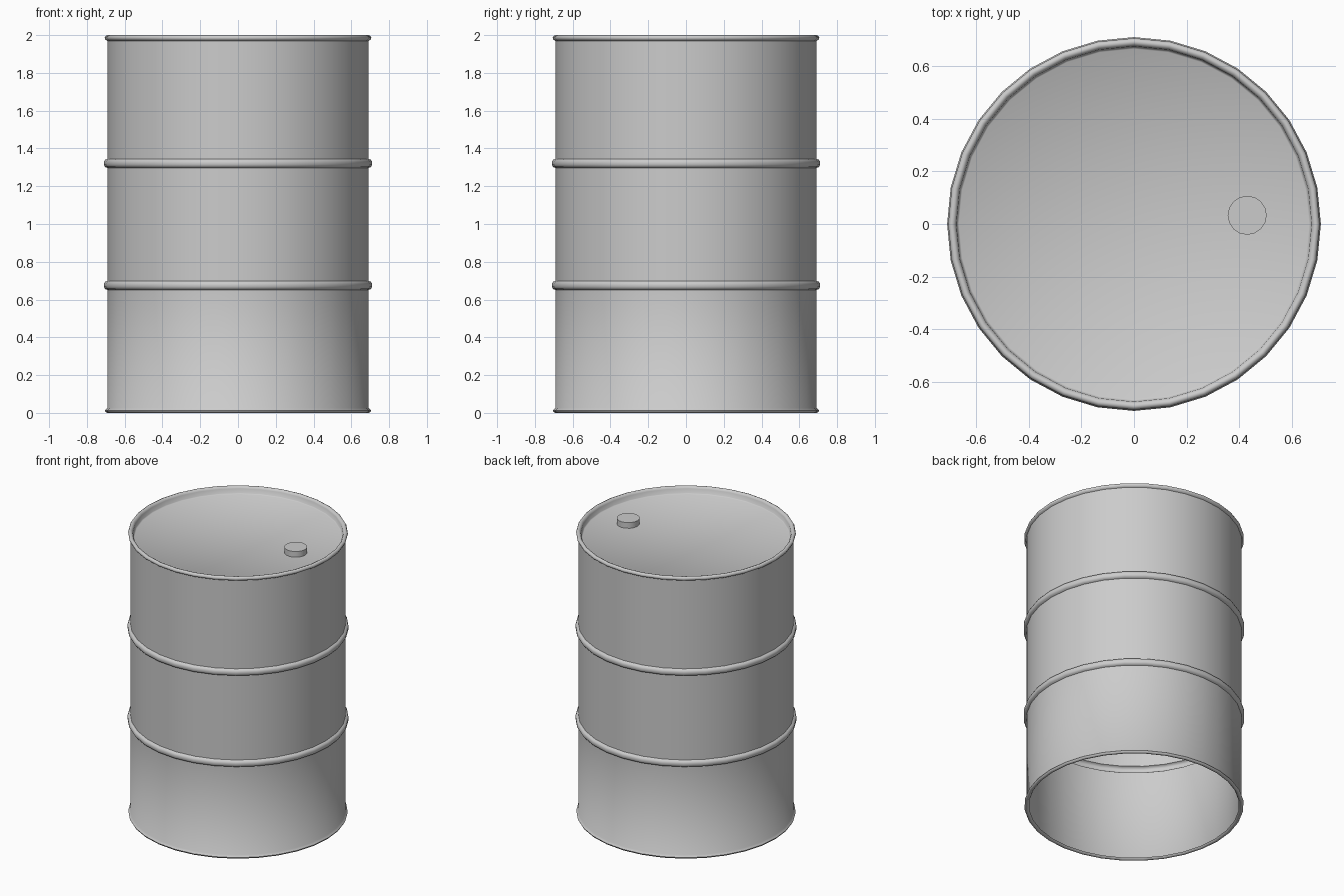
import bpy, bmesh, math

if "Cube" in bpy.data.objects:
    bpy.data.objects.remove(bpy.data.objects["Cube"])

SIDES = 32
BODY_R = 0.692


def hoop(z):
    """Rolled reinforcing hoop bulging out of the wall."""
    return [(BODY_R, z - 0.024), (0.704, z - 0.019), (0.710, z - 0.008),
            (0.710, z + 0.008), (0.704, z + 0.019), (BODY_R, z + 0.024)]


def lathe(name, profile, sides):
    """Revolve a radius/height profile around z; zero radius closes to a point."""
    bm = bmesh.new()
    rings = []
    for r, z in profile:
        if r == 0:
            rings.append([bm.verts.new((0, 0, z))] * sides)
        else:
            rings.append([bm.verts.new((r * math.cos(2 * math.pi * i / sides),
                                        r * math.sin(2 * math.pi * i / sides), z))
                          for i in range(sides)])
    for a, b in zip(rings, rings[1:]):
        for i in range(sides):
            j = (i + 1) % sides
            quad = dict.fromkeys([a[i], a[j], b[j], b[i]])
            bm.faces.new(list(quad))
    mesh = bpy.data.meshes.new(name)
    bm.to_mesh(mesh)
    bm.free()
    obj = bpy.data.objects.new(name, mesh)
    bpy.context.collection.objects.link(obj)
    bpy.ops.object.select_all(action='DESELECT')
    obj.select_set(True)
    bpy.context.view_layer.objects.active = obj
    bpy.ops.object.shade_smooth_by_angle(angle=math.radians(50))
    return obj


# Drum wall: open bottom with rolled lip, two hoops, rolled top rim, sunken lid
bottom_lip = [(0.675, 0.012), (0.682, 0.003), (0.692, 0.0),
              (0.701, 0.004), (0.705, 0.013), (BODY_R, 0.026)]
top_rim = [(BODY_R, 1.970), (0.702, 1.976), (0.706, 1.986), (0.701, 1.996),
           (0.692, 2.0), (0.682, 1.996), (0.675, 1.985), (0.672, 1.955)]
lid = [(0.665, 1.95), (0, 1.95)]
lathe("drum_body", bottom_lip + hoop(0.675) + hoop(1.321) + top_rim + lid, SIDES)

# Filler cap on the lid
cap = lathe("filler_cap", [(0, 0), (0.074, 0), (0.074, 0.042), (0, 0.042)], 16)
cap.location = (0.43, 0.033, 1.948)
